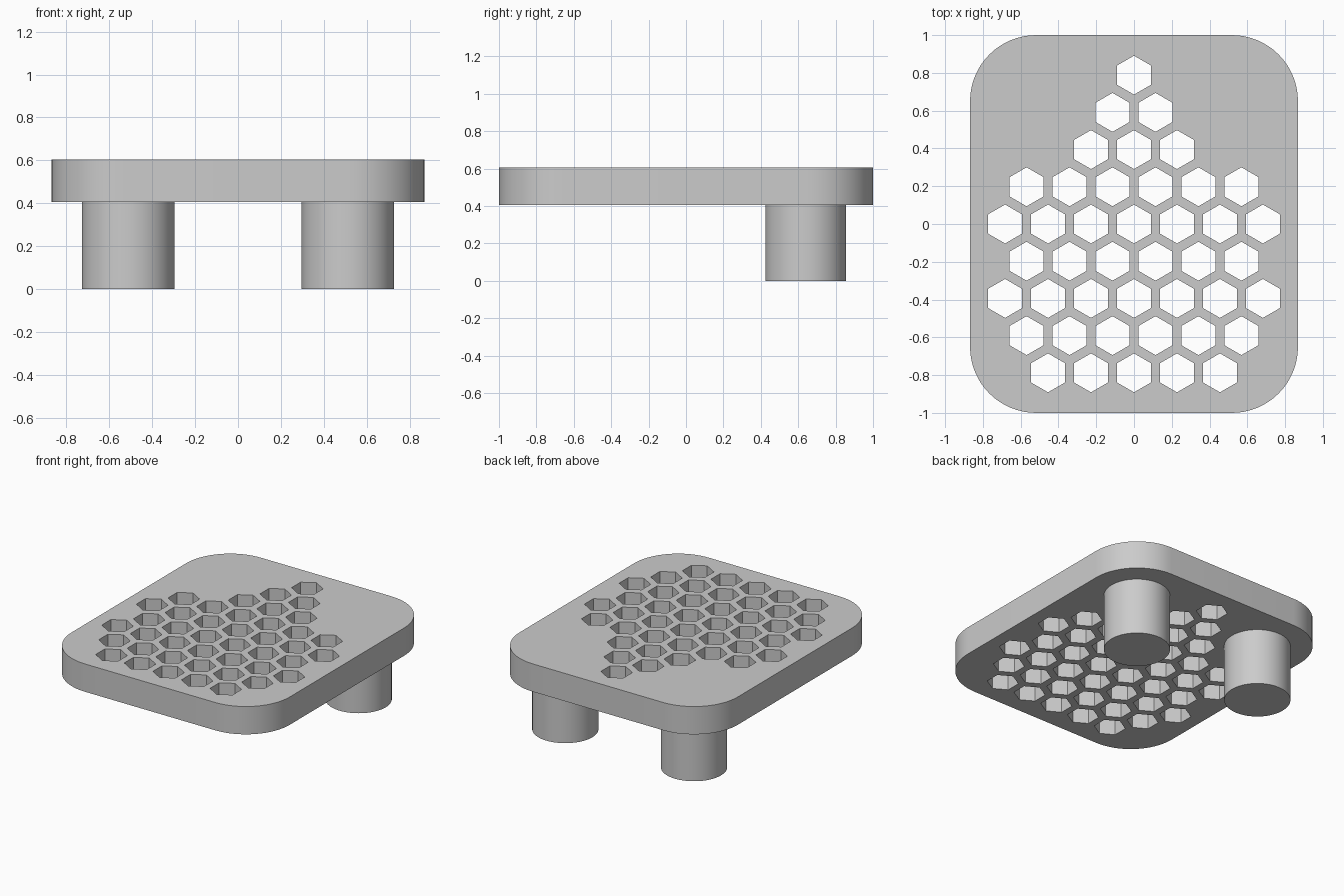
import bpy
import bmesh
from math import pi, cos, sin, radians

cube = bpy.data.objects.get("Cube")
if cube:
    bpy.data.objects.remove(cube, do_unlink=True)

HALF_X, HALF_Y, CORNER = 0.868, 1.0, 0.35
BOTTOM, TOP = 0.405, 0.605
PITCH, ROW_STEP, HEX_R = 0.2275, 0.197, 0.103
ROWS = (1, 2, 3, 6, 7, 6, 7, 6, 5)      # holes per row, back to front
LEG_X, LEG_Y, LEG_R = 0.512, 0.64, 0.216

grey = bpy.data.materials.new("plain grey")
grey.use_nodes = True
colour = (0.6, 0.6, 0.6, 1)
grey.diffuse_color = colour
grey.node_tree.nodes["Principled BSDF"].inputs["Base Color"].default_value = colour


def finish(bm, name):
    bmesh.ops.recalc_face_normals(bm, faces=bm.faces)
    mesh = bpy.data.meshes.new(name)
    bm.to_mesh(mesh)
    bm.free()
    mesh.materials.append(grey)
    obj = bpy.data.objects.new(name, mesh)
    bpy.context.collection.objects.link(obj)
    bpy.ops.object.select_all(action="DESELECT")
    obj.select_set(True)
    bpy.context.view_layer.objects.active = obj
    bpy.ops.object.shade_smooth_by_angle(angle=radians(30))
    return obj


def add_loop(bm, points):
    verts = [bm.verts.new((x, y, BOTTOM)) for x, y in points]
    return [bm.edges.new((v, verts[i - 1])) for i, v in enumerate(verts)]


# Rounded plate outline
outline = []
for corner, (sx, sy) in enumerate(((1, 1), (-1, 1), (-1, -1), (1, -1))):
    for i in range(17):
        a = (corner + i / 16) * pi / 2
        outline.append((sx * (HALF_X - CORNER) + CORNER * cos(a),
                        sy * (HALF_Y - CORNER) + CORNER * sin(a)))

bm = bmesh.new()
edges = add_loop(bm, outline)

# Hexagonal through holes in staggered rows
for row, count in enumerate(ROWS):
    cy = (4 - row) * ROW_STEP
    for col in range(count):
        cx = (col - (count - 1) / 2) * PITCH
        edges += add_loop(bm, [(cx + HEX_R * sin(k * pi / 3),
                                cy + HEX_R * cos(k * pi / 3)) for k in range(6)])

# Fill between the loops and give the plate its thickness
bmesh.ops.triangle_fill(bm, edges=edges, use_beauty=True, normal=(0, 0, 1))
result = bmesh.ops.extrude_face_region(bm, geom=bm.faces[:], use_keep_orig=True)
raised = [g for g in result["geom"] if isinstance(g, bmesh.types.BMVert)]
bmesh.ops.translate(bm, verts=raised, vec=(0, 0, TOP - BOTTOM))
finish(bm, "perforated_plate")

# Two round legs under the back
for name, side in (("left_leg", 1), ("right_leg", -1)):
    bm = bmesh.new()
    bmesh.ops.create_cone(bm, cap_ends=True, segments=64, radius1=LEG_R,
                          radius2=LEG_R, depth=BOTTOM)
    leg = finish(bm, name)
    leg.location = (side * LEG_X, LEG_Y, BOTTOM / 2)
